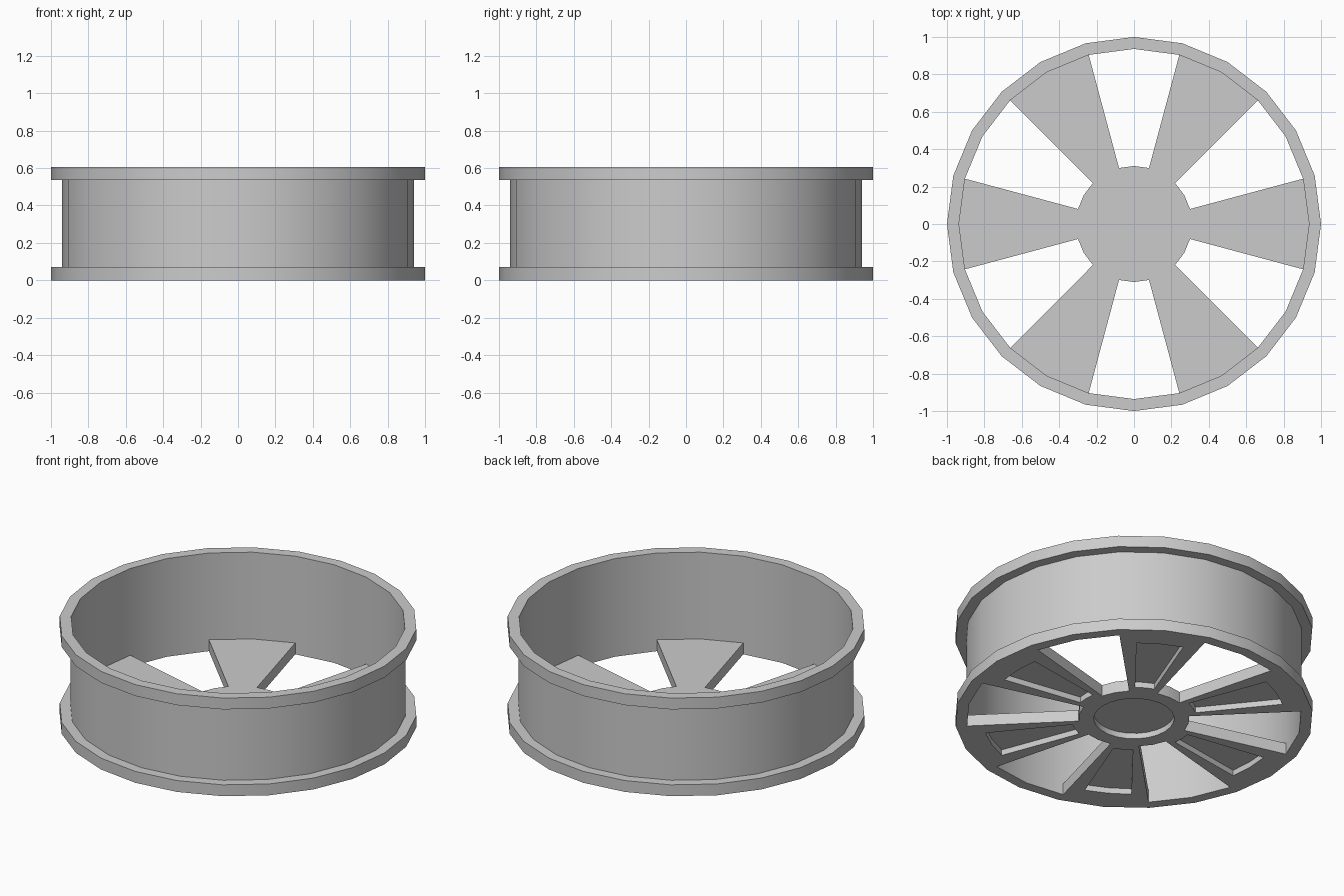
import bpy, bmesh
from math import radians, cos, sin

if "Cube" in bpy.data.objects:
    bpy.data.objects.remove(bpy.data.objects["Cube"])

SIDES = 24
STEP = 360 / SIDES
HEIGHT, FLANGE = 0.605, 0.07          # wheel height, flange thickness
R_OUT, R_BARREL, R_IN = 1.0, 0.94, 0.936
R_HUB, R_CAP = 0.31, 0.225            # hub radius, hub recess radius
THICK, POCKET = 0.07, 0.035           # spoke thickness, recess depth


def polar(bm, r, deg, z):
    a = radians(deg)
    return bm.verts.new((r * cos(a), r * sin(a), z))


def bridge(bm, a, b, skip=lambda i: False):
    n = len(a)
    for i in range(n):
        if not skip(i):
            j = (i + 1) % n
            bm.faces.new((a[i], a[j], b[j], b[i]))


def ring(bm, r, z):
    return [polar(bm, r, i * STEP, z) for i in range(SIDES)]


def finish(bm, name):
    bmesh.ops.remove_doubles(bm, verts=bm.verts, dist=1e-4)
    bmesh.ops.recalc_face_normals(bm, faces=bm.faces)
    mesh = bpy.data.meshes.new(name)
    bm.to_mesh(mesh)
    bm.free()
    ob = bpy.data.objects.new(name, mesh)
    bpy.context.collection.objects.link(ob)
    bpy.ops.object.select_all(action='DESELECT')
    ob.select_set(True)
    bpy.context.view_layer.objects.active = ob
    bpy.ops.object.shade_smooth_by_angle(angle=radians(30))
    return ob


# Rim: thin barrel with a square flange at each end
bm = bmesh.new()
profile = [(R_IN, 0), (R_OUT, 0), (R_OUT, FLANGE), (R_BARREL, FLANGE),
           (R_BARREL, HEIGHT - FLANGE), (R_OUT, HEIGHT - FLANGE),
           (R_OUT, HEIGHT), (R_IN, HEIGHT)]
loops = [ring(bm, r, z) for r, z in profile]
for k, loop in enumerate(loops):
    bridge(bm, loop, loops[(k + 1) % len(loops)])
finish(bm, "rim")


# Spoke disc: hub and six wedge spokes as one welded body
def wedge(bm, r0, r1, centre, half, z):
    outline = [(r0, -half), (r1, -half), (r1, 0), (r1, half), (r0, half), (r0, 0)]
    return [polar(bm, r, centre + a, z) for r, a in outline]


bm = bmesh.new()

# Hub with round recess underneath; side wall only between spokes
hub_top, hub_bottom = ring(bm, R_HUB, THICK), ring(bm, R_HUB, 0)
cap_edge, cap_floor = ring(bm, R_CAP, 0), ring(bm, R_CAP, POCKET)
bm.faces.new(hub_top)
bm.faces.new(cap_floor)
bridge(bm, hub_bottom, cap_edge)
bridge(bm, cap_edge, cap_floor)
bridge(bm, hub_bottom, hub_top, skip=lambda i: i % 4 in (0, 3))

# Spokes with wedge-shaped pockets underneath
for k in range(6):
    c = 60 * k
    top = wedge(bm, R_HUB, R_IN, c, 15, THICK)
    bottom = wedge(bm, R_HUB, R_IN, c, 15, 0)
    edge = wedge(bm, 0.35, 0.845, c, 9, 0)
    floor = wedge(bm, 0.35, 0.845, c, 9, POCKET)
    bm.faces.new(top)
    bm.faces.new(floor)
    bridge(bm, bottom, edge)
    bridge(bm, edge, floor)
    bridge(bm, bottom, top, skip=lambda i: i in (4, 5))
finish(bm, "hub_and_spokes")
